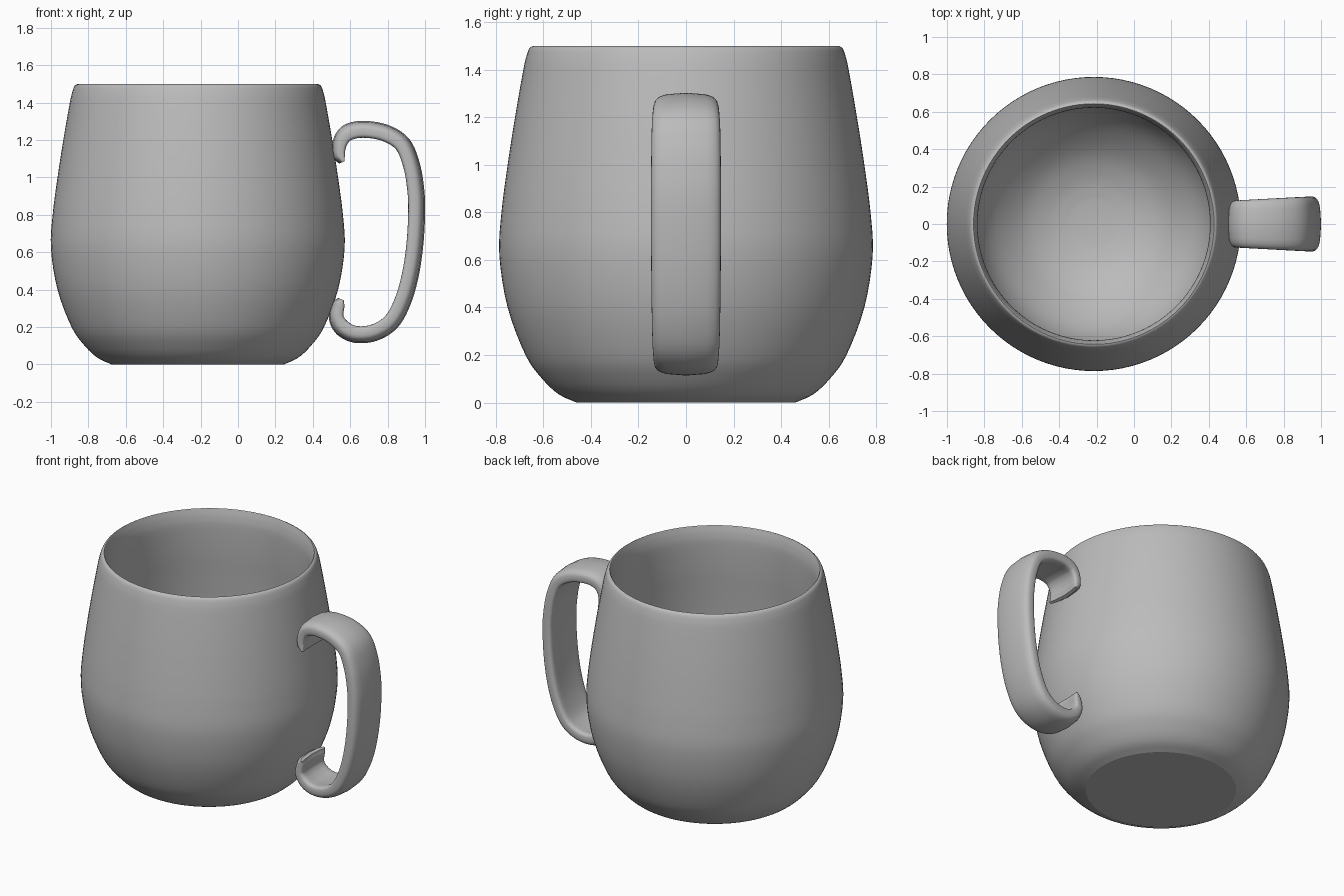
import bpy, bmesh, math
from mathutils import Vector

cube = bpy.data.objects.get("Cube")
if cube:
    bpy.data.objects.remove(cube, do_unlink=True)

AXIS_X = -0.215   # centre line of the cup
SIDES = 96

clay = bpy.data.materials.new("grey_ceramic")
clay.use_nodes = True
GREY = (0.5, 0.5, 0.5, 1)
clay.diffuse_color = GREY
clay.node_tree.nodes["Principled BSDF"].inputs["Base Color"].default_value = GREY


def smooth_path(points, steps):
    """Catmull-Rom curve through 2D points."""
    pts = [Vector(p) for p in points]
    pts = [2 * pts[0] - pts[1]] + pts + [2 * pts[-1] - pts[-2]]
    out = []
    for a, b, c, d in zip(pts, pts[1:], pts[2:], pts[3:]):
        for i in range(steps):
            t = i / steps
            out.append(0.5 * (2 * b + (c - a) * t + (2 * a - 5 * b + 4 * c - d) * t * t
                              + (3 * b - a - 3 * c + d) * t ** 3))
    return out + [pts[-2]]


def skin(name, rings, sharp_angle):
    """Join rings of points into one smooth surface with capped ends."""
    bm = bmesh.new()
    loops = [[bm.verts.new(p) for p in ring] for ring in rings]
    for lower, upper in zip(loops, loops[1:]):
        for i in range(len(lower)):
            j = (i + 1) % len(lower)
            bm.faces.new((lower[i], lower[j], upper[j], upper[i]))
    bm.faces.new(loops[0][::-1])
    bm.faces.new(loops[-1])
    bmesh.ops.recalc_face_normals(bm, faces=bm.faces)
    mesh = bpy.data.meshes.new(name)
    bm.to_mesh(mesh)
    bm.free()
    mesh.materials.append(clay)
    obj = bpy.data.objects.new(name, mesh)
    bpy.context.collection.objects.link(obj)
    bpy.ops.object.select_all(action="DESELECT")
    obj.select_set(True)
    bpy.context.view_layer.objects.active = obj
    bpy.ops.object.shade_smooth_by_angle(angle=math.radians(sharp_angle))


# Cup: outer wall, crisp rim and rounded inner bowl turned as a single profile
outer = [(0.46, 0), (0.535, 0.035), (0.605, 0.1), (0.675, 0.2), (0.75, 0.4), (0.785, 0.62),
         (0.776, 0.8), (0.75, 1.0), (0.719, 1.2), (0.684, 1.4), (0.67, 1.46),
         (0.658, 1.49), (0.643, 1.5)]
inner = [(0.64, 1.497), (0.628, 1.45), (0.622, 1.38), (0.63, 1.2), (0.648, 1.0),
         (0.66, 0.8), (0.64, 0.6), (0.56, 0.4), (0.4, 0.23), (0.25, 0.15), (0.12, 0.12)]
profile = smooth_path(outer, 4) + smooth_path(inner, 4)
angles = [math.tau * i / SIDES for i in range(SIDES)]
skin("cup_body", [[(AXIS_X + r * math.cos(a), r * math.sin(a), z) for a in angles]
                  for r, z in profile], 22)

# Handle: wide strap with rounded edges swept along a curled loop
loop = [(0.555, 1.08), (0.538, 1.13), (0.55, 1.195), (0.59, 1.24), (0.67, 1.256),
        (0.785, 1.237), (0.878, 1.178), (0.925, 1.07), (0.947, 0.95), (0.954, 0.83),
        (0.945, 0.65), (0.92, 0.48), (0.88, 0.34), (0.82, 0.23), (0.73, 0.172),
        (0.63, 0.162), (0.56, 0.195), (0.527, 0.25), (0.535, 0.31), (0.55, 0.35)]
path = smooth_path(loop, 5)
rings = []
for i, p in enumerate(path):
    t = (path[min(i + 1, len(path) - 1)] - path[max(i - 1, 0)]).normalized()
    normal = Vector((-t.y, t.x))                       # points out of the loop
    end = min(i, len(path) - 1 - i)                    # steps from nearest tip
    half_thick = (0.026 + 0.016 * min(1, end / 15)) * min(1, 0.4 + 0.2 * end)
    half_width = 0.125 + 0.022 * max(0, min(1, (p.x - 0.52) / 0.43))
    ring = []
    for k in range(32):
        a = math.tau * k / 32
        c, s = math.cos(a), math.sin(a)
        y = half_width * math.copysign(abs(c) ** 0.32, c)
        bow = 0.016 * (0.3 - (y / half_width) ** 2)    # strap arches outwards
        off = half_thick * math.copysign(abs(s) ** 0.65, s) + bow
        ring.append((p.x + normal.x * off, y, p.y + normal.y * off))
    rings.append(ring)
skin("handle", rings, 40)
